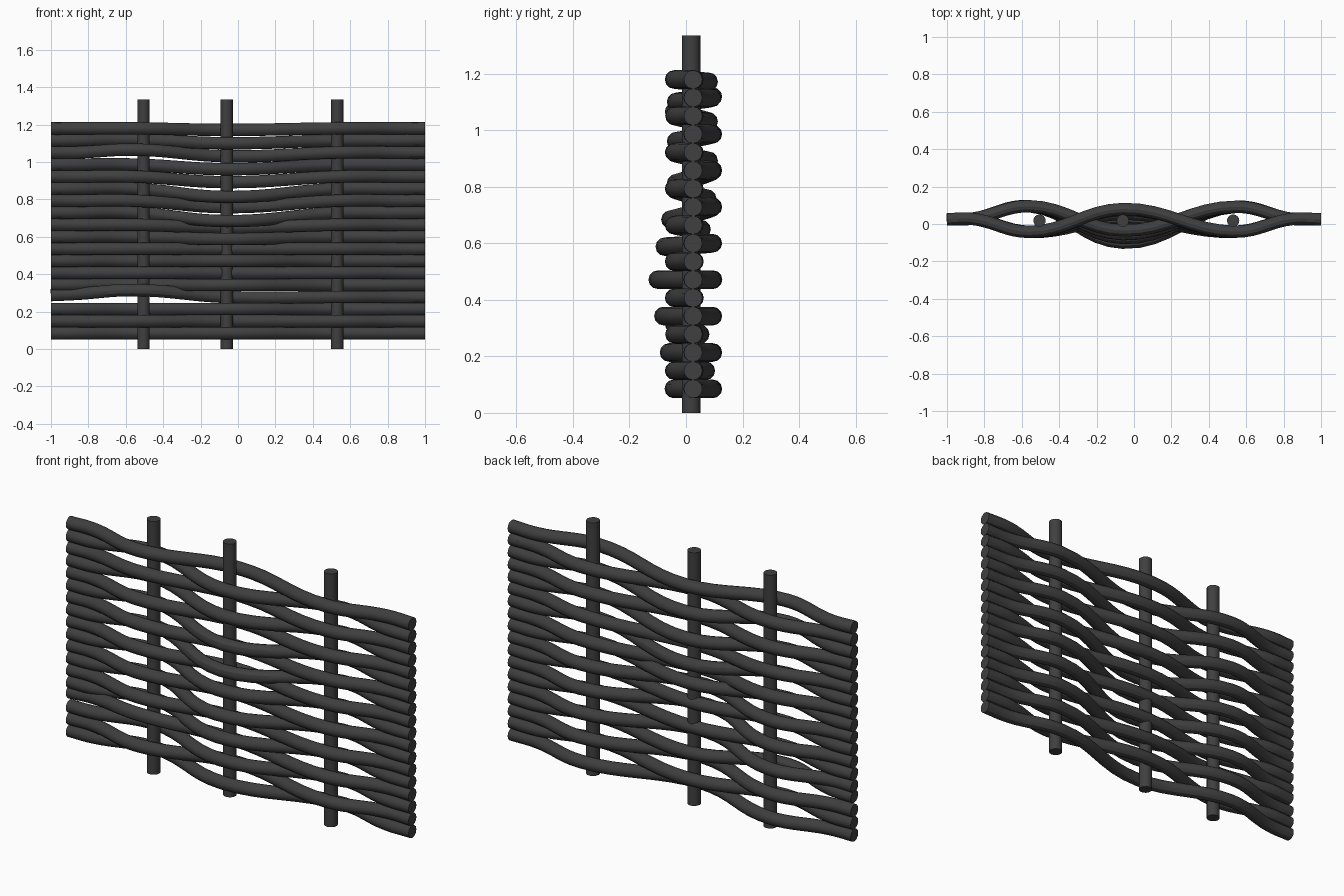
import bpy

if "Cube" in bpy.data.objects:
    bpy.data.objects.remove(bpy.data.objects["Cube"])

mat = bpy.data.materials.new("dark_wood")
mat.diffuse_color = (0.05, 0.05, 0.05, 1)
mat.use_nodes = True
mat.node_tree.nodes["Principled BSDF"].inputs["Base Color"].default_value = mat.diffuse_color

# Upright posts
for i, x in enumerate((-0.505, -0.06, 0.53)):
    bpy.ops.mesh.primitive_cylinder_add(vertices=16, radius=0.033, depth=1.335,
                                        location=(x, 0.018, 0.6675))
    post = bpy.context.object
    post.name = f"post_{i + 1}"
    post.data.materials.append(mat)
    bpy.ops.object.shade_smooth_by_angle()


def woven_rod(name, points):
    curve = bpy.data.curves.new(name, 'CURVE')
    curve.dimensions = '3D'
    curve.bevel_depth = 0.033
    curve.bevel_resolution = 4
    curve.resolution_u = 8
    curve.use_fill_caps = True
    spline = curve.splines.new('BEZIER')
    spline.bezier_points.add(len(points) - 1)
    for bp, p in zip(spline.bezier_points, points):
        bp.co = p
        bp.handle_left_type = bp.handle_right_type = 'AUTO'
    rod = bpy.data.objects.new(name, curve)
    bpy.context.collection.objects.link(rod)
    bpy.ops.object.select_all(action='DESELECT')
    rod.select_set(True)
    bpy.context.view_layer.objects.active = rod
    bpy.ops.object.convert(target='MESH')
    rod = bpy.context.object
    rod.data.materials.append(mat)
    bpy.ops.object.shade_smooth_by_angle()


# Depth and sag of each rod at the middle post, bottom to top
mid_y = (-.043, .07, -.06, .05, -.08, .03, -.10, .03, -.075,
         .055, -.055, .075, -.035, .08, -.035, .08, -.035, .08)
sag = (0, 0, 0, 0, 0, 0, 0, 0, .012, .015, .045, .035, .045, .03, .025, .02, .015, .008)
# Rods that ride up at the left post: (left end, left post)
lift = {3: (.01, .037), 15: (0, .015), 16: (0, .004)}

# Woven horizontal rods, alternating behind and in front of the posts
for i in range(18):
    z = 0.085 + i * 0.0644
    outer = 0.095 if i % 2 == 0 else -0.042
    end_up, post_up = lift.get(i, (0, 0))
    woven_rod(f"woven_rod_{i + 1}", [
        (-1, 0.025, z + end_up),
        (-0.87, 0.028, z + end_up * 1.6),
        (-0.56, outer, z + post_up),
        (-0.06, mid_y[i], z - sag[i]),
        (0.55, outer * 0.97, z),
        (0.85, 0.027, z),
        (1, 0.025, z)])
